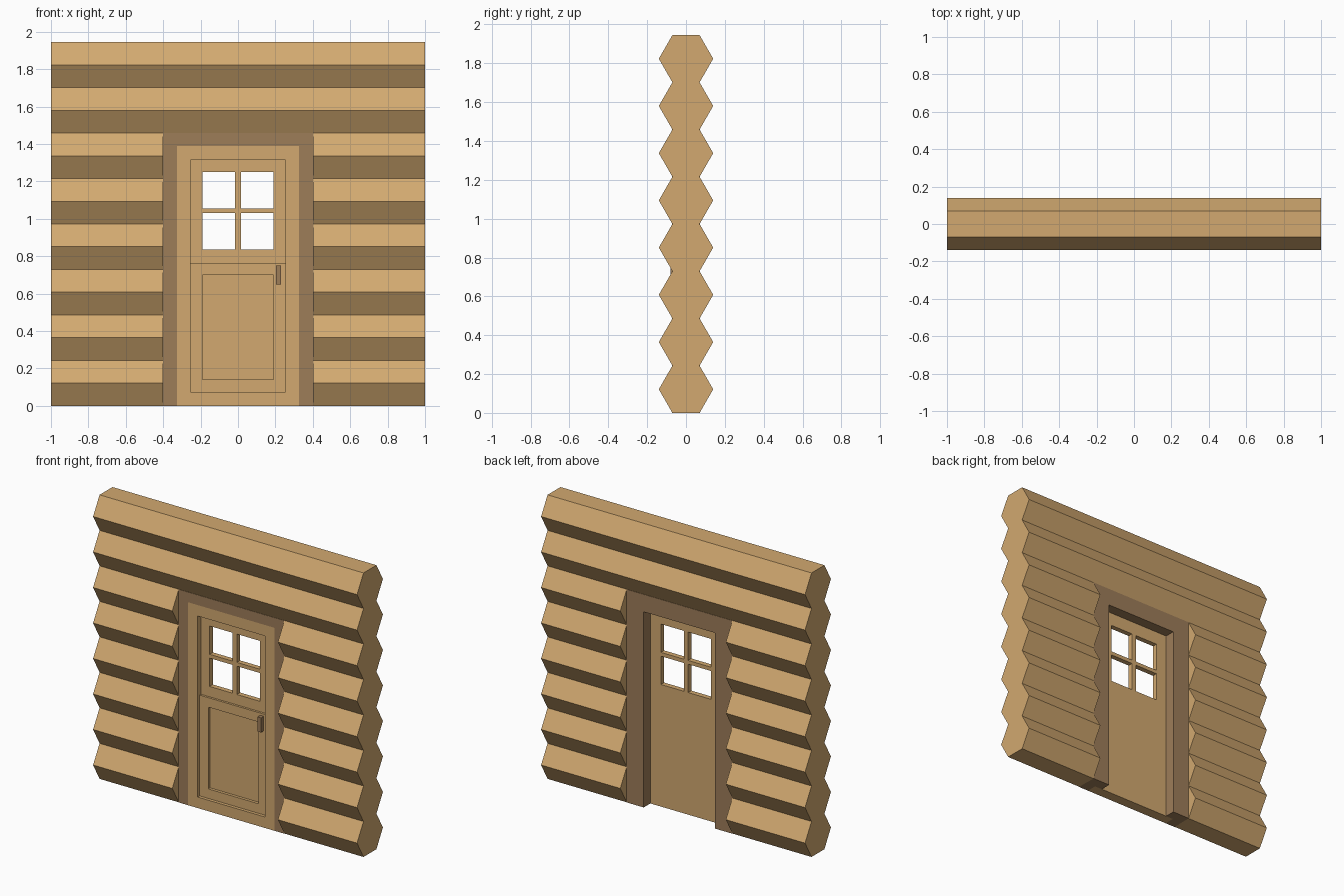
import bpy, bmesh

cube = bpy.data.objects.get("Cube")
if cube:
    bpy.data.objects.remove(cube, do_unlink=True)


def srgb(hex_code):
    vals = [int(hex_code[i:i + 2], 16) / 255 for i in (0, 2, 4)]
    return [((v + 0.055) / 1.055) ** 2.4 for v in vals] + [1.0]


def material(name, hex_code):
    mat = bpy.data.materials.new(name)
    mat.use_nodes = True
    col = srgb(hex_code)
    mat.diffuse_color = col
    mat.node_tree.nodes["Principled BSDF"].inputs["Base Color"].default_value = col
    return mat


light_wood = material("light wood", "D2A970")
dark_wood = material("dark wood", "9E7D59")


def finish(bm, name, mat):
    bmesh.ops.recalc_face_normals(bm, faces=bm.faces[:])
    mesh = bpy.data.meshes.new(name)
    bm.to_mesh(mesh)
    bm.free()
    mesh.materials.append(mat)
    obj = bpy.data.objects.new(name, mesh)
    bpy.context.collection.objects.link(obj)
    return obj


LOG = 1.945 / 8      # height of one log
FACE = 0.07          # half depth at the joints
BULGE = 0.14         # half depth at the middle of a log


def log_stack(name, x0, x1, first, last):
    """Zigzag wall profile extruded along x."""
    half = [(FACE if i % 2 == 0 else BULGE, i * LOG / 2)
            for i in range(first * 2, last * 2 + 1)]
    outline = half + [(-y, z) for y, z in reversed(half)]
    bm = bmesh.new()
    face = bm.faces.new([bm.verts.new((x0, y, z)) for y, z in outline])
    ext = bmesh.ops.extrude_face_region(bm, geom=[face])
    moved = [g for g in ext["geom"] if isinstance(g, bmesh.types.BMVert)]
    bmesh.ops.translate(bm, verts=moved, vec=(x1 - x0, 0, 0))
    return finish(bm, name, light_wood)


def plate(name, xs, zs, y0, y1, mat, holes=()):
    """Upright slab on a grid of cuts, with some cells (column, row) left open."""
    bm = bmesh.new()
    grid = [[bm.verts.new((x, y0, z)) for z in zs] for x in xs]
    faces = []
    for i in range(len(xs) - 1):
        for j in range(len(zs) - 1):
            if (i, j) not in holes:
                faces.append(bm.faces.new((grid[i][j], grid[i + 1][j],
                                           grid[i + 1][j + 1], grid[i][j + 1])))
    ext = bmesh.ops.extrude_face_region(bm, geom=faces)
    moved = [g for g in ext["geom"] if isinstance(g, bmesh.types.BMVert)]
    bmesh.ops.translate(bm, verts=moved, vec=(0, y1 - y0, 0))
    bmesh.ops.delete(bm, geom=[v for v in bm.verts if not v.link_faces], context="VERTS")
    return finish(bm, name, mat)


# Log wall around the doorway
OPEN = 0.4
log_stack("wall_right", -1, -OPEN, 0, 6)
log_stack("wall_left", OPEN, 1, 0, 6)
log_stack("wall_above_door", -1, 1, 6, 8)

# Dark door frame: narrow in front, wider behind
FRONT = -0.072
TOP = 6 * LOG
plate("frame_front", (-0.402, -0.327, 0.327, 0.402), (0, 1.39, TOP),
      FRONT, 0, dark_wood, {(1, 0)})
plate("frame_back", (-0.402, -0.27, 0.27, 0.402), (0, 1.34, TOP),
      0, -FRONT, dark_wood, {(1, 0)})

# Door surround, flush with the front of the frame
plate("door_surround", (-0.327, -0.255, 0.255, 0.327), (0, 0.075, 1.315, 1.39),
      FRONT, 0, light_wood, {(1, 1)})

# Lower leaf with a sunken panel
plate("door_lower", (-0.255, -0.19, 0.19, 0.255), (0.075, 0.14, 0.70, 0.765),
      -0.05, 0, light_wood, {(1, 1)})
plate("door_lower_panel", (-0.19, 0.19), (0.14, 0.70), -0.03, 0, light_wood)

# Upper leaf with four open panes
panes = {(i, j) for i in (1, 3) for j in (1, 3)}
plate("door_upper", (-0.255, -0.19, -0.016, 0.016, 0.19, 0.255),
      (0.765, 0.836, 1.03, 1.056, 1.25, 1.315), -0.035, 0, light_wood, panes)

# Handle
plate("door_handle", (0.204, 0.23), (0.65, 0.75), -0.08, -0.03, dark_wood)
